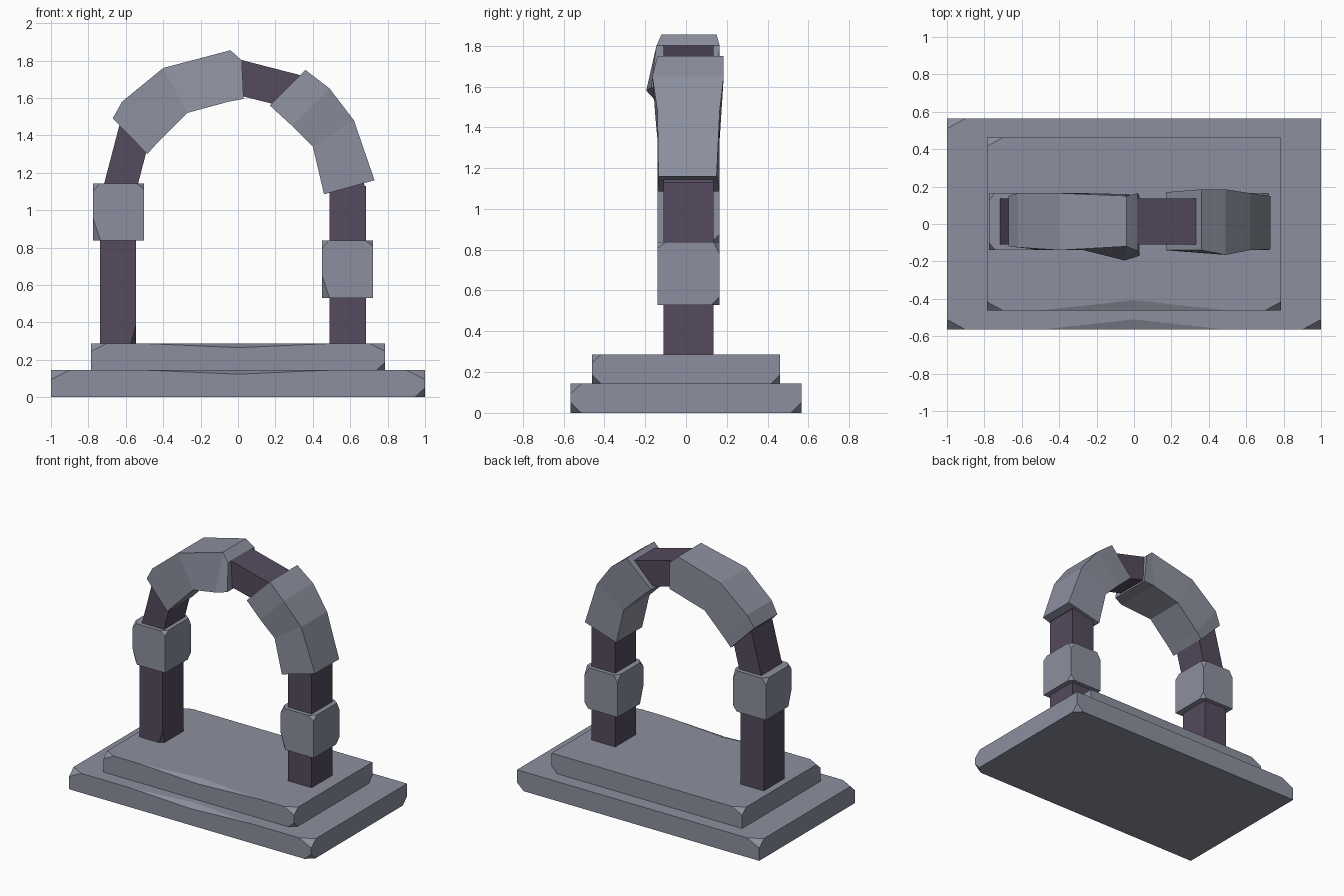
import bpy
import bmesh
from mathutils import Vector

if "Cube" in bpy.data.objects:
    bpy.data.objects.remove(bpy.data.objects["Cube"], do_unlink=True)


def make_material(name, rgb):
    mat = bpy.data.materials.new(name)
    mat.use_nodes = True
    mat.diffuse_color = (*rgb, 1)
    mat.node_tree.nodes["Principled BSDF"].inputs["Base Color"].default_value = (*rgb, 1)
    return mat


stone = make_material("blue grey stone", (0.265, 0.28, 0.345))
core = make_material("dark purple stone", (0.09, 0.07, 0.112))


def chip(bm, corner, size):
    """Slice off one corner; size holds signed steps from the corner inwards."""
    point = Vector(corner) + Vector((size[0], 0, 0))
    normal = Vector([-1 / s for s in size]).normalized()
    bmesh.ops.bisect_plane(bm, geom=bm.verts[:] + bm.edges[:] + bm.faces[:],
                           plane_co=point, plane_no=normal, clear_outer=True)
    bmesh.ops.holes_fill(bm, edges=[e for e in bm.edges if e.is_boundary], sides=0)


def loft(name, sections, mat, chips=()):
    """Skin matching closed sections, cap both ends, then chip corners."""
    bm = bmesh.new()
    rings = [[bm.verts.new(p) for p in ring] for ring in sections]
    count = len(rings[0])
    for a, b in zip(rings, rings[1:]):
        for i in range(count):
            j = (i + 1) % count
            bm.faces.new((a[i], a[j], b[j], b[i]))
    bm.faces.new(rings[0])
    bm.faces.new(rings[-1])
    bmesh.ops.remove_doubles(bm, verts=bm.verts, dist=0.0005)
    for corner, size in chips:
        chip(bm, corner, size)
    bmesh.ops.recalc_face_normals(bm, faces=bm.faces)
    mesh = bpy.data.meshes.new(name)
    bm.to_mesh(mesh)
    bm.free()
    mesh.materials.append(mat)
    obj = bpy.data.objects.new(name, mesh)
    bpy.context.collection.objects.link(obj)


def box(name, x0, x1, y0, y1, z0, z1, mat, chips=()):
    ring = [(y0, z0), (y1, z0), (y1, z1), (y0, z1)]
    loft(name, [[(x, y, z) for y, z in ring] for x in (x0, x1)], mat, chips)


def arch_piece(name, stations, mat):
    """Each station: outer x, z, front y, back y, then the same for inner."""
    loft(name, [[(ox, of, oz), (ox, ob, oz), (ix, ib, iz), (ix, jf, iz)]
                for ox, oz, of, ob, ix, iz, jf, ib in stations], mat)


# Stepped plinth: slabs with a worn notch in the front top edge and chipped corners
def slab(name, hx, hy, z0, z1, k):
    sections = []
    for x, wear in ((-hx, 0), (-0.5, 0), (0, 1), (0.5, 0), (hx, 0)):
        sections.append([(x, -hy, z0), (x, hy, z0), (x, hy, z1),
                         (x, -hy + 0.055 * wear, z1), (x, -hy, z1 - 0.022 * wear)])
    top = [((sx * hx, sy * hy, z1), (-sx * 0.1 * k, -sy * 0.055 * k, -0.05 * k))
           for sx, sy in ((-1, -1), (-1, 1), (1, -1))]
    low = [((hx, s * hy, z0), (-0.055 * k, -s * 0.05 * k, 0.05 * k)) for s in (-1, 1)]
    loft(name, sections, stone, top + low)


slab("lower_plinth", 1, 0.565, 0, 0.145, 1)
slab("upper_plinth", 0.787, 0.462, 0.145, 0.287, 0.85)

# Dark posts and the arch core running between them
FRONT, BACK = -0.11, 0.135
box("right_post", -0.737, -0.545, FRONT, BACK, 0.28, 1.1, core,
    [((-0.545, FRONT, 0.28), (-0.03, 0.03, 0.11))])
box("left_post", 0.49, 0.685, FRONT, BACK, 0.28, 1.13, core)
arch_core = [
    (-0.737, 1.06, -0.545, 1.1), (-0.63, 1.47, -0.48, 1.35),
    (-0.4, 1.7, -0.28, 1.54), (-0.01, 1.81, 0.02, 1.61),
    (0.34, 1.72, 0.22, 1.56), (0.6, 1.42, 0.43, 1.33), (0.685, 1.1, 0.49, 1.1)]
arch_piece("arch_core", [(ox, oz, FRONT, BACK, ix, iz, FRONT, BACK)
                         for ox, oz, ix, iz in arch_core], core)


# Square collars round the posts, with uneven chipped corners
def collar(name, x0, x1, z0, z1):
    y0, y1 = -0.14, 0.165
    chips = [((x0, y0, z1), (0.035, 0.04, -0.04)),
             ((x1, y0, z1), (-0.04, 0.04, -0.03)),
             ((x1, y1, z1), (-0.04, -0.03, -0.06)),
             ((x0, y1, z1), (0.03, -0.04, -0.05)),
             ((x0, y0, z0), (0.04, 0.04, 0.12)),
             ((x1, y1, z0), (-0.03, -0.04, 0.04))]
    box(name, x0, x1, y0, y1, z0, z1, stone, chips)


collar("right_collar", -0.775, -0.503, 0.837, 1.142)
collar("left_collar", 0.45, 0.722, 0.53, 0.837)

# Chunky curved arch stones with flared, irregular ends
arch_piece("right_arch_stone", [
    (-0.67, 1.49, -0.12, 0.15, -0.485, 1.3, -0.14, 0.165),
    (-0.62, 1.58, -0.125, 0.165, -0.44, 1.35, -0.14, 0.165),
    (-0.4, 1.76, -0.14, 0.165, -0.27, 1.52, -0.14, 0.165),
    (-0.04, 1.855, -0.12, 0.15, -0.05, 1.58, -0.195, 0.16),
    (0.02, 1.8, -0.145, 0.165, 0.03, 1.595, -0.17, 0.15)], stone)
arch_piece("left_arch_stone", [
    (0.36, 1.75, -0.14, 0.185, 0.17, 1.56, -0.14, 0.17),
    (0.49, 1.65, -0.165, 0.185, 0.29, 1.45, -0.15, 0.165),
    (0.62, 1.48, -0.14, 0.165, 0.4, 1.34, -0.14, 0.165),
    (0.73, 1.16, -0.135, 0.15, 0.46, 1.085, -0.14, 0.165)], stone)
